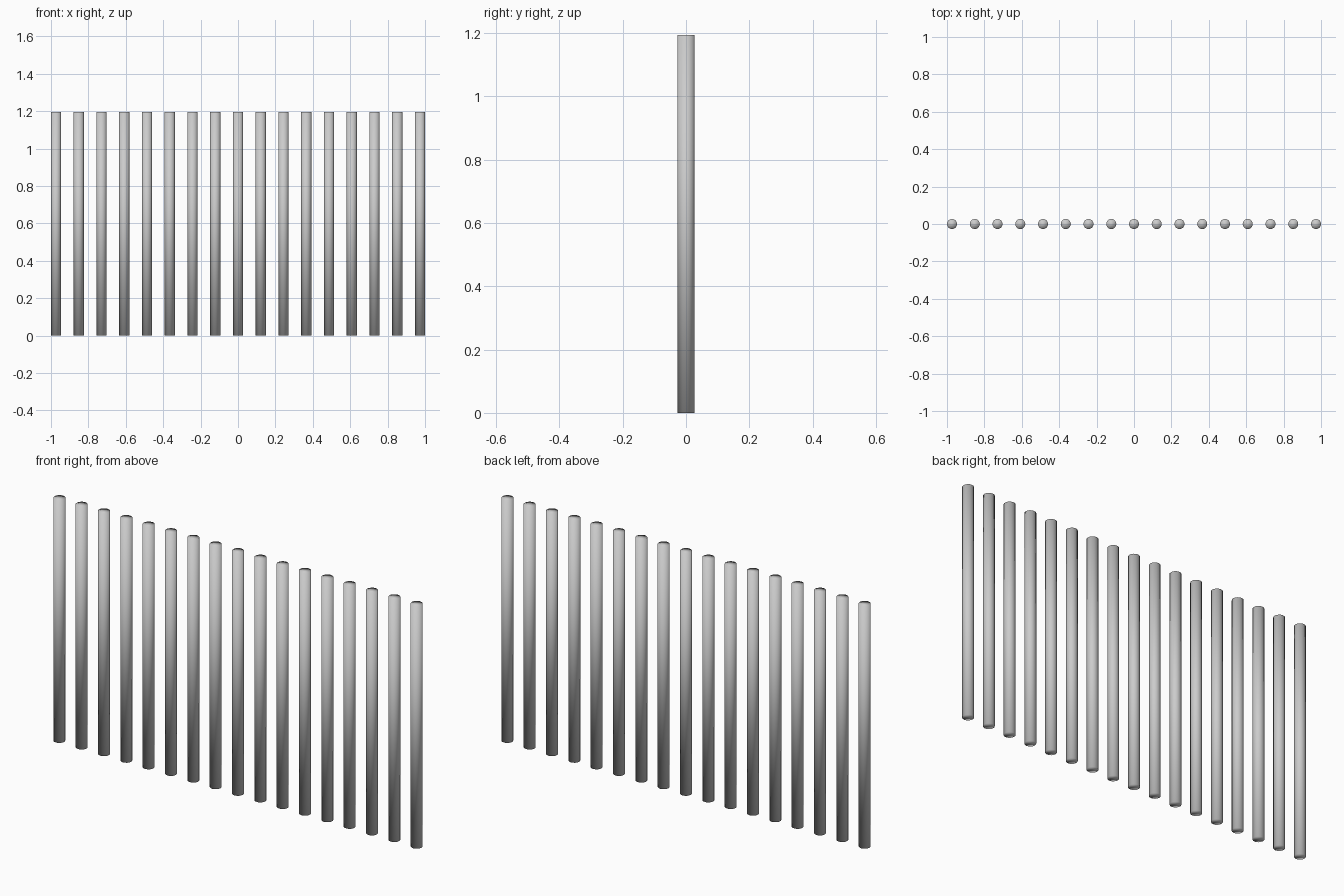
import bpy

if "Cube" in bpy.data.objects:
    bpy.data.objects.remove(bpy.data.objects["Cube"])

COUNT = 17       # upright bars in the row
RADIUS = 0.027
HEIGHT = 1.195
HALF_SPAN = 1.0 - RADIUS

# First bar: a capped, fully smooth-shaded rod standing on the ground
bpy.ops.mesh.primitive_cylinder_add(vertices=16, radius=RADIUS, depth=HEIGHT,
                                    location=(-HALF_SPAN, 0, HEIGHT / 2))
bar = bpy.context.object
bar.name = "bar_01"
bpy.ops.object.shade_smooth()

# Remaining bars share the mesh, evenly spaced along x
step = 2 * HALF_SPAN / (COUNT - 1)
for i in range(1, COUNT):
    copy = bar.copy()
    copy.name = f"bar_{i + 1:02d}"
    copy.location.x = -HALF_SPAN + i * step
    bpy.context.collection.objects.link(copy)
